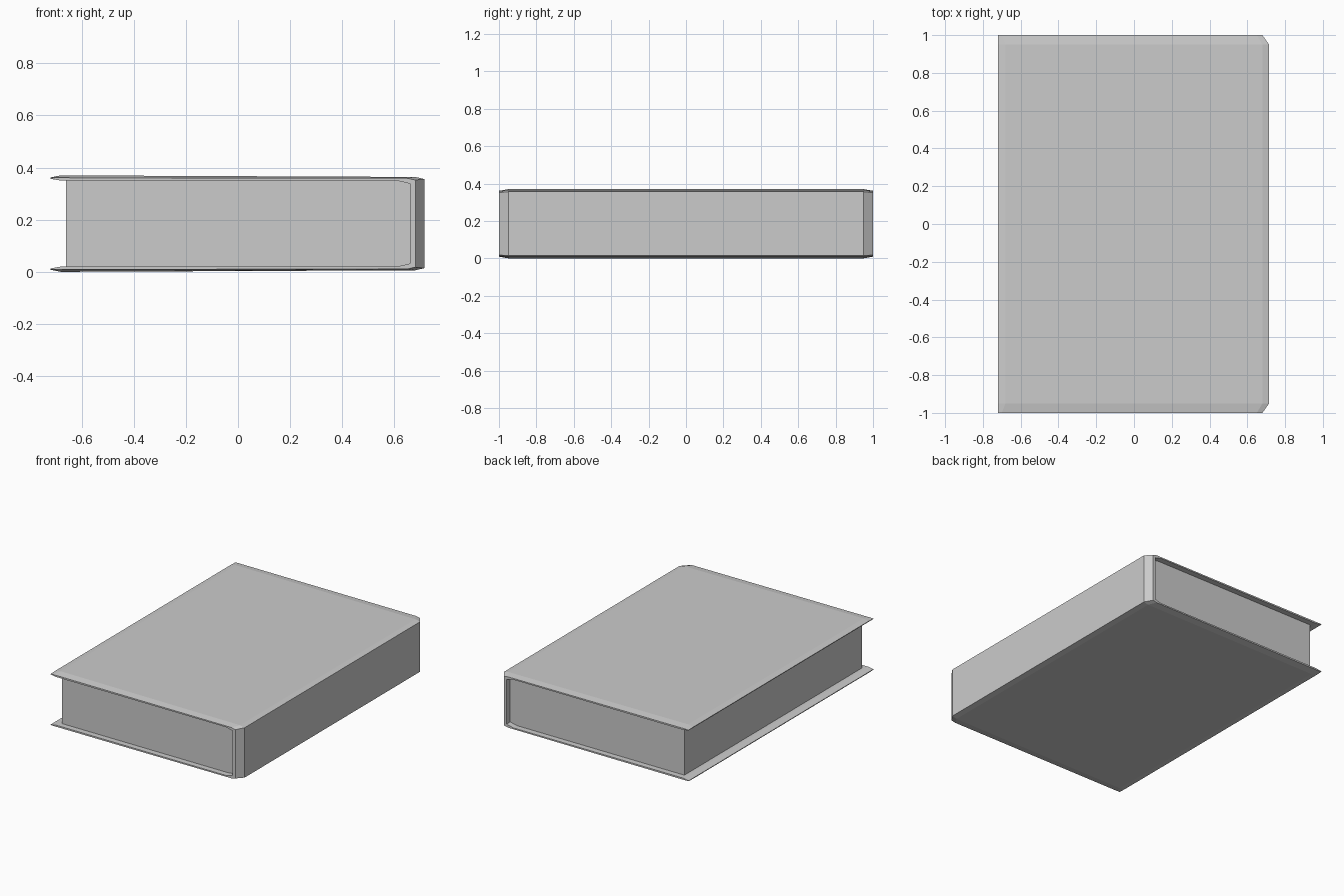
import bpy, bmesh

if "Cube" in bpy.data.objects:
    bpy.data.objects.remove(bpy.data.objects["Cube"])

H = 0.37  # total thickness of the book


def mirrored(half):
    """Upper half of a C-shaped profile plus its mirror image about mid-height."""
    return half + [(x, H - z) for x, z in reversed(half)]


def new_object(name, bm):
    bmesh.ops.recalc_face_normals(bm, faces=bm.faces)
    mesh = bpy.data.meshes.new(name)
    bm.to_mesh(mesh)
    bm.free()
    obj = bpy.data.objects.new(name, mesh)
    bpy.context.collection.objects.link(obj)
    return obj


# Cover: C-shaped section (fore edge -> spine -> fore edge), chamfered at both ends
inner = mirrored([(-.72, .357), (-.68, .35), (.61, .35), (.66, .338)])
outer_mid = mirrored([(-.72, .362), (-.68, .37), (.68, .364), (.715, .356)])
outer_end = mirrored([(-.72, .360), (-.70, .361), (.65, .359), (.68, .352)])

bm = bmesh.new()
rings = []
for y, outer in ((-1, outer_end), (-.95, outer_mid), (.95, outer_mid), (1, outer_end)):
    rings.append([bm.verts.new((x, y, z)) for x, z in outer + inner[::-1]])
n = len(rings[0])
for a, b in zip(rings, rings[1:]):
    for i in range(n):
        j = (i + 1) % n
        bm.faces.new((a[i], a[j], b[j], b[i]))
for ring in (rings[0], rings[-1]):
    for i in range(n // 2 - 1):
        bm.faces.new((ring[i], ring[i + 1], ring[n - 2 - i], ring[n - 1 - i]))
new_object("cover", bm)

# Page block, set back from the cover edges and tucked into the spine
bm = bmesh.new()
bmesh.ops.create_cube(bm, size=1)
bmesh.ops.scale(bm, vec=(1.33, 1.92, .332), verts=bm.verts)
bmesh.ops.translate(bm, vec=(.005, 0, H / 2), verts=bm.verts)
new_object("page_block", bm)
